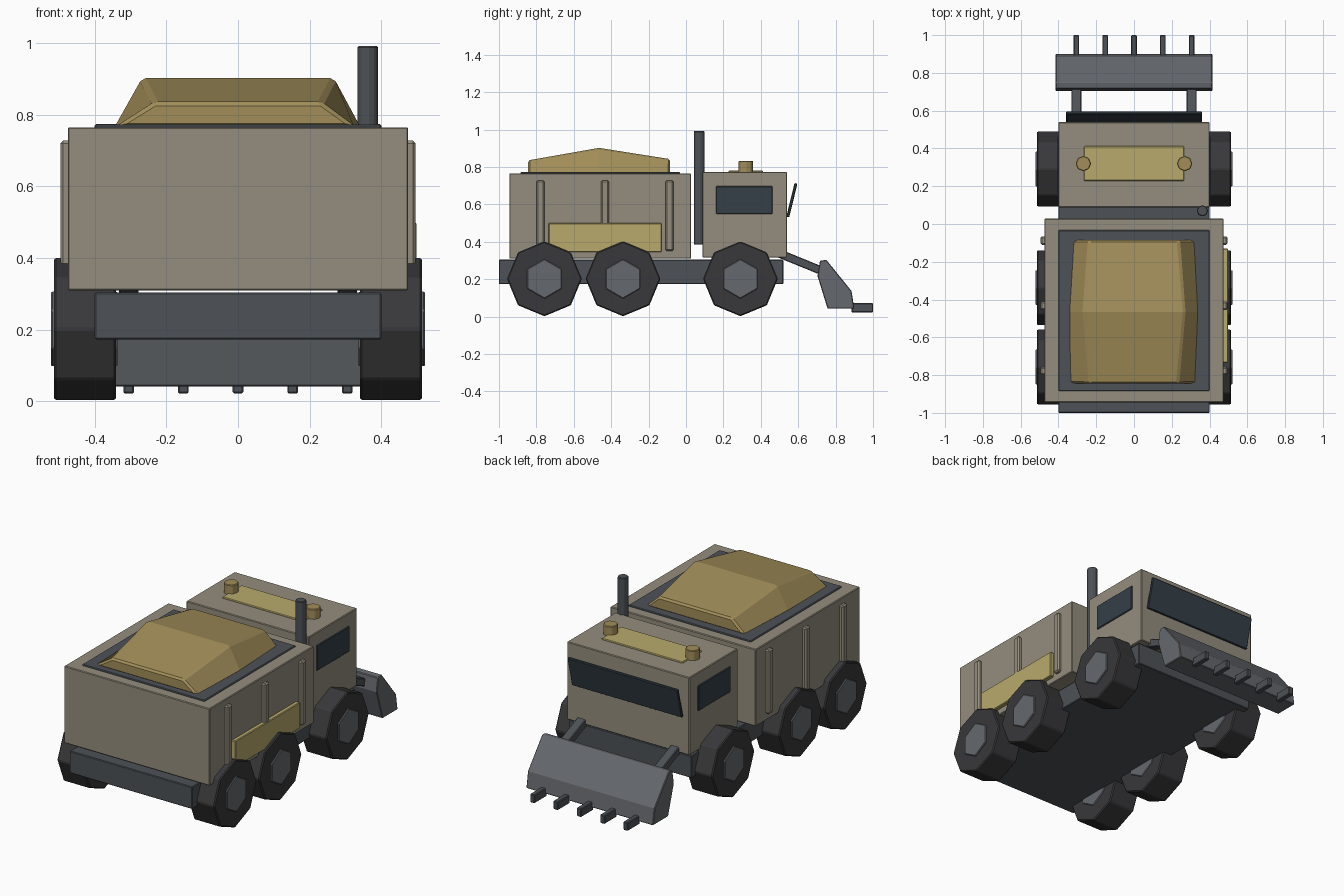
import bpy, bmesh, math
from mathutils import Vector

if "Cube" in bpy.data.objects:
    bpy.data.objects.remove(bpy.data.objects["Cube"])


def material(name, rgb):
    m = bpy.data.materials.new(name)
    m.diffuse_color = (*rgb, 1)
    m.use_nodes = True
    m.node_tree.nodes["Principled BSDF"].inputs["Base Color"].default_value = m.diffuse_color
    return m


BODY = material("body_grey", (0.30, 0.27, 0.21))
DARK = material("dark_steel", (0.075, 0.085, 0.095))
GLASS = material("dark_glass", (0.035, 0.05, 0.065))
RUBBER = material("rubber", (0.04, 0.04, 0.043))
STEEL = material("steel", (0.13, 0.14, 0.155))
YELLOW = material("yellow_panel", (0.48, 0.40, 0.15))
SAND = material("sand", (0.36, 0.27, 0.10))


def finish(bm, name, mat, bevel=0.004):
    bmesh.ops.recalc_face_normals(bm, faces=bm.faces[:])
    me = bpy.data.meshes.new(name)
    bm.to_mesh(me)
    bm.free()
    me.materials.append(mat)
    ob = bpy.data.objects.new(name, me)
    bpy.context.collection.objects.link(ob)
    if bevel:
        mod = ob.modifiers.new("edge_bevel", 'BEVEL')
        mod.width = bevel
        mod.segments = 1
    return ob


def box(name, x, y, z, mat, bevel=0.004):
    """Box from (min, max) ranges on each axis."""
    bm = bmesh.new()
    bmesh.ops.create_cube(bm, size=1)
    for v in bm.verts:
        v.co = [r[0] if c < 0 else r[1] for c, r in zip(v.co, (x, y, z))]
    return finish(bm, name, mat, bevel)


def loft(name, rings, mat, bevel=0.004):
    """Closed solid through matching rings of points."""
    bm = bmesh.new()
    rows = [[bm.verts.new(p) for p in ring] for ring in rings]
    n = len(rows[0])
    for a, b in zip(rows, rows[1:]):
        for i in range(n):
            j = (i + 1) % n
            bm.faces.new((a[i], a[j], b[j], b[i]))
    bm.faces.new(rows[0][::-1])
    bm.faces.new(rows[-1])
    return finish(bm, name, mat, bevel)


def extrude_x(name, profile, x0, x1, mat, bevel=0.004):
    """Side profile of (y, z) points swept across x."""
    return loft(name, [[(x, y, z) for y, z in profile] for x in (x0, x1)], mat, bevel)


def bar(name, a, b, thick, x0, x1, mat):
    """Slanted flat bar between two (y, z) points."""
    a, b = Vector(a), Vector(b)
    d = (b - a).normalized()
    n = Vector((-d.y, d.x)) * thick / 2
    return extrude_x(name, [a - n, b - n, b + n, a + n], x0, x1, mat)


def circle(n, r, cy, cz):
    return [(cy + r * math.sin(2 * math.pi * i / n), cz + r * math.cos(2 * math.pi * i / n))
            for i in range(n)]


def post(name, x, y, z0, z1, r, mat):
    """Upright eight-sided cylinder."""
    ring = [(x + p, y + q) for p, q in circle(8, r, 0, 0)]
    return loft(name, [[(p, q, z) for p, q in ring] for z in (z0, z1)], mat)


# Chassis, hopper and cab
box("chassis", (-0.4, 0.4), (-1.0, 0.52), (0.173, 0.304), DARK)
box("hopper", (-0.475, 0.475), (-0.945, 0.028), (0.31, 0.765), BODY)
box("hopper_opening", (-0.4, 0.4), (-0.885, -0.032), (0.74, 0.772), DARK)
box("cab", (-0.4, 0.4), (0.088, 0.54), (0.315, 0.774), BODY)

# Load heaped in the hopper: y, base left, base right, top half width, top z
sections = [(-0.845, -0.345, 0.33, 0.232, 0.835),
            (-0.465, -0.345, 0.342, 0.268, 0.902),
            (-0.085, -0.325, 0.325, 0.237, 0.842)]
loft("load_heap", [[(l, y, 0.765), (r, y, 0.765), (t, y, z), (-t, y, z)]
                   for y, l, r, t, z in sections], SAND, 0.01)

# Windows
bar("windscreen", (0.544, 0.532), (0.588, 0.712), 0.016, -0.36, 0.36, GLASS)
for s, side in ((-1, "left"), (1, "right")):
    box(f"{side}_window", sorted((s * 0.39, s * 0.406)), (0.16, 0.463), (0.548, 0.698), GLASS)

# Roof panel, beacons, exhaust and right side panel
box("roof_panel", (-0.265, 0.265), (0.228, 0.412), (0.765, 0.781), YELLOW)
for s, side in ((-1, "left"), (1, "right")):
    post(f"{side}_beacon", s * 0.268, 0.32, 0.765, 0.832, 0.041, SAND)
post("exhaust", 0.362, 0.07, 0.385, 0.992, 0.03, DARK)
box("side_panel", (0.47, 0.498), (-0.735, -0.13), (0.345, 0.5), YELLOW)

# Wheels, hubs, hopper ribs and blade arms on both sides
for s, side in ((-1, "left"), (1, "right")):
    for i, y in enumerate((-0.757, -0.337, 0.291)):
        extrude_x(f"{side}_wheel_{i}", circle(8, 0.2, y, 0.202), s * 0.34, s * 0.514, RUBBER, 0.006)
        extrude_x(f"{side}_hub_{i}", circle(6, 0.106, y, 0.202), s * 0.336, s * 0.522, STEEL)
    for i, y in enumerate((-0.778, -0.433, -0.088)):
        box(f"{side}_rib_{i}", sorted((s * 0.46, s * 0.496)), (y - 0.022, y + 0.022),
            (0.35, 0.728), BODY, 0.008)
    bar(f"{side}_blade_arm", (0.48, 0.345), (0.745, 0.237), 0.045,
        s * 0.305 - 0.027, s * 0.305 + 0.027, DARK)

# Front blade and its teeth
extrude_x("blade", [(0.703, 0.217), (0.716, 0.298), (0.75, 0.304), (0.885, 0.137),
                    (0.9, 0.042), (0.757, 0.042)], -0.415, 0.415, STEEL)
for i in range(5):
    x = (i - 2) * 0.1525
    box(f"tooth_{i}", (x - 0.015, x + 0.015), (0.885, 1.0), (0.022, 0.072), DARK)
